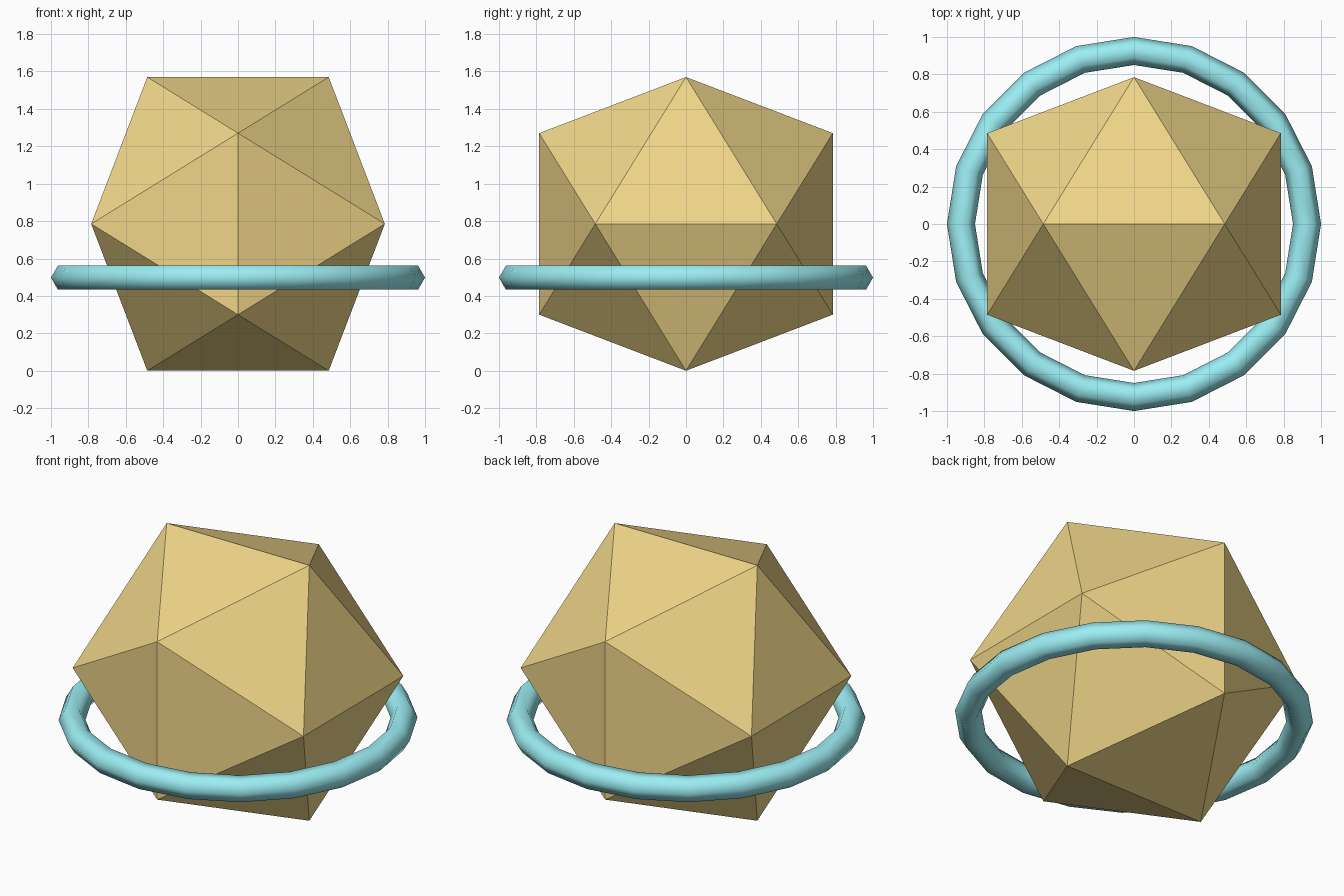
import bpy, bmesh
from mathutils import Vector

if "Cube" in bpy.data.objects:
    bpy.data.objects.remove(bpy.data.objects["Cube"])

CENTRE_Z = 0.785   # gem centre height, also half its size
SHORT = CENTRE_Z / 1.618034   # golden ratio partner length


def colour(obj, name, rgb):
    mat = bpy.data.materials.new(name)
    mat.diffuse_color = (*rgb, 1)
    mat.use_nodes = True
    mat.node_tree.nodes["Principled BSDF"].inputs["Base Color"].default_value = mat.diffuse_color
    obj.data.materials.append(mat)


# Twenty-sided gem: hull of three perpendicular golden rectangles
bm = bmesh.new()
for a in (-SHORT, SHORT):
    for b in (-CENTRE_Z, CENTRE_Z):
        for co in ((a, 0, b), (b, a, 0), (0, b, a)):
            bm.verts.new(Vector(co))
bmesh.ops.convex_hull(bm, input=bm.verts[:])
bmesh.ops.recalc_face_normals(bm, faces=bm.faces[:])
mesh = bpy.data.meshes.new("gem")
bm.to_mesh(mesh)
bm.free()
gem = bpy.data.objects.new("gem", mesh)
gem.location.z = CENTRE_Z
bpy.context.collection.objects.link(gem)
colour(gem, "gold", (0.87, 0.67, 0.25))

# Ring around the lower half, hexagonal section, smooth shaded
bpy.ops.mesh.primitive_torus_add(major_segments=20, minor_segments=6,
                                 major_radius=0.925, minor_radius=0.075,
                                 location=(0, 0, 0.498))
ring = bpy.context.object
ring.name = "ring"
bpy.ops.object.shade_smooth()
colour(ring, "pale_cyan", (0.33, 0.85, 0.9))
